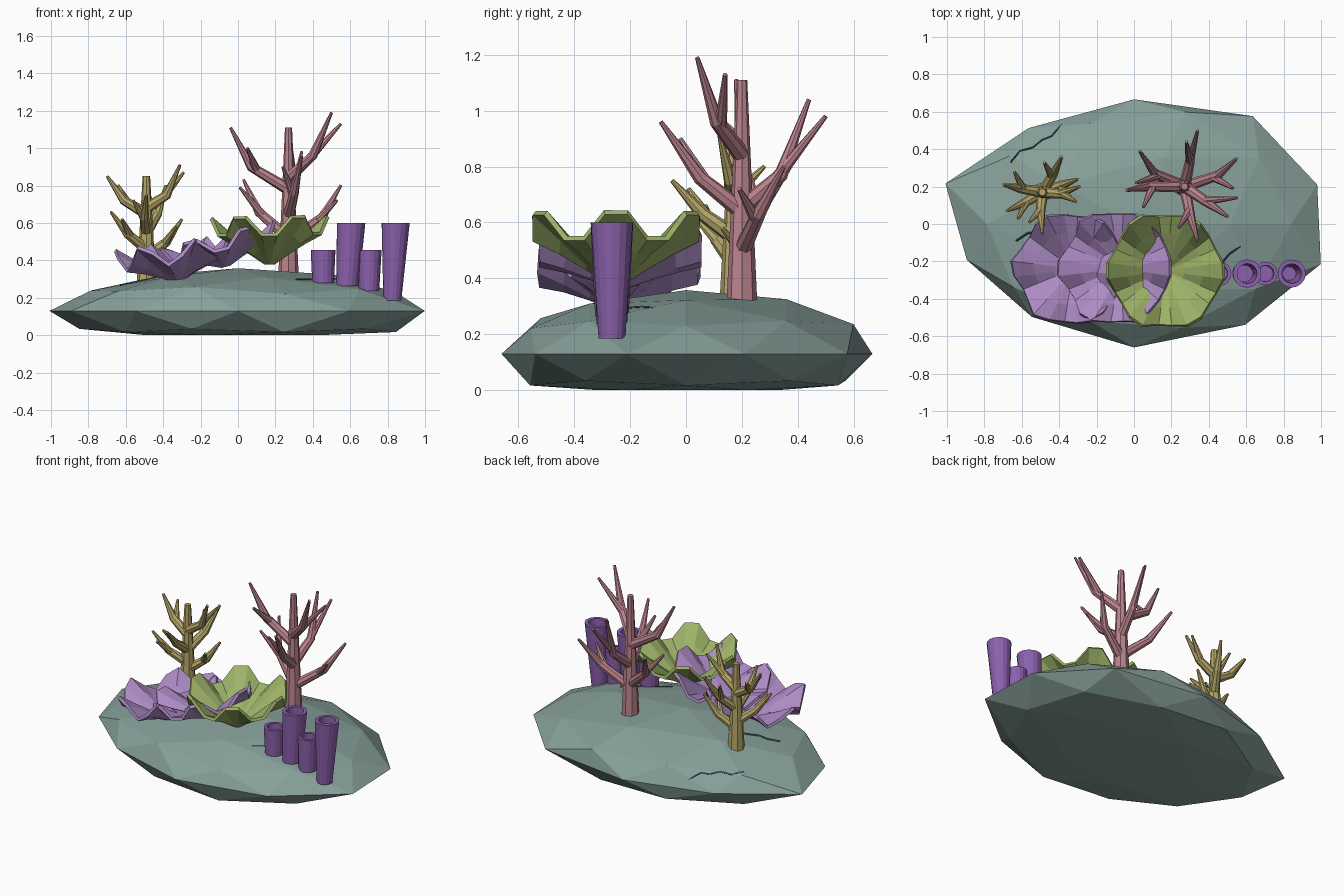
import bpy, bmesh, random
from math import sin, cos, pi, radians, atan2, degrees
from mathutils import Vector, Matrix
from mathutils.bvhtree import BVHTree

if "Cube" in bpy.data.objects:
    bpy.data.objects.remove(bpy.data.objects["Cube"])

random.seed(4)


def material(name, rgb):
    m = bpy.data.materials.new(name)
    m.diffuse_color = (*rgb, 1)
    m.use_nodes = True
    m.node_tree.nodes["Principled BSDF"].inputs["Base Color"].default_value = m.diffuse_color
    return m


ROCK = material("rock_grey_green", (0.24, 0.35, 0.32))
CRACK = material("crack_dark", (0.04, 0.07, 0.07))
PINK = material("coral_pink", (0.50, 0.23, 0.27))
YELLOW = material("coral_yellow", (0.46, 0.38, 0.14))
LILAC = material("plate_lilac", (0.42, 0.26, 0.56))
GREEN = material("plate_green", (0.34, 0.45, 0.14))
PURPLE = material("tube_purple", (0.26, 0.12, 0.42))


def add_mesh(name, bm, mat):
    bmesh.ops.recalc_face_normals(bm, faces=bm.faces)
    me = bpy.data.meshes.new(name)
    bm.to_mesh(me)
    bm.free()
    me.materials.append(mat)
    ob = bpy.data.objects.new(name, me)
    bpy.context.collection.objects.link(ob)
    return ob


def limbs(name, paths, mat, res):
    """Tapered faceted limbs; each path is a list of (point, radius)."""
    cu = bpy.data.curves.new(name, 'CURVE')
    cu.dimensions = '3D'
    cu.bevel_depth = 1
    cu.bevel_resolution = res
    cu.use_fill_caps = True
    for path in paths:
        sp = cu.splines.new('POLY')
        sp.points.add(len(path) - 1)
        sp.use_smooth = False
        for p, (co, r) in zip(sp.points, path):
            p.co = (*co, 1)
            p.radius = r
    tmp = bpy.data.objects.new(name + "_curve", cu)
    bpy.context.collection.objects.link(tmp)
    dg = bpy.context.evaluated_depsgraph_get()
    me = bpy.data.meshes.new_from_object(tmp.evaluated_get(dg))
    bpy.data.objects.remove(tmp)
    bm = bmesh.new()
    bm.from_mesh(me)
    for f in bm.faces:
        f.smooth = False
    return add_mesh(name, bm, mat)


# Rock: squashed icosphere with an uneven outline and a flat underside
OUTLINE = [1.03, 1.08, 1.01, .96, 1.06, .94, .93, 1.0, 1.01, 1.05]
bm = bmesh.new()
bmesh.ops.create_icosphere(bm, subdivisions=2, radius=1)
for v in bm.verts:
    t = ((degrees(atan2(v.co.y, v.co.x)) - 18) / 36) % 10
    i = int(t)
    k = OUTLINE[i] * (1 - t + i) + OUTLINE[(i + 1) % 10] * (t - i)
    kx = k
    if abs(v.co.z) > 0.1:
        k *= random.uniform(0.97, 1.05)
        kx *= random.uniform(0.90, 0.96)
    z = 0.13 + 0.228 * v.co.z
    if 0.2 < v.co.z < 0.95:
        z += random.uniform(-0.016, 0.008)
    elif v.co.z < -0.1:
        z = 0.13 + 0.215 * v.co.z
    v.co = (v.co.x * kx, v.co.y * 0.66 * k, max(z, 0))
tree = BVHTree.FromBMesh(bm)
add_mesh("rock", bm, ROCK)


def ground(x, y):
    hit = tree.ray_cast(Vector((x, y, 2)), Vector((0, 0, -1)))[0]
    return hit.z if hit else 0.13


# Cracks lying on the rock surface
cracks = [[(-.66, .33), (-.61, .39), (-.54, .41), (-.49, .45), (-.44, .47), (-.39, .53)],
          [(-.63, -.09), (-.57, -.05), (-.51, -.04), (-.45, .01), (-.35, .05)],
          [(.31, -.30), (.38, -.25), (.46, -.22), (.51, -.16), (.57, -.12)]]
for n, c in enumerate(cracks, 1):
    path = []
    for a, b in zip(c, c[1:]):
        for s in (0, .5):
            x, y = a[0] + (b[0] - a[0]) * s, a[1] + (b[1] - a[1]) * s
            path.append(((x, y, ground(x, y)), 0.006))
    path.append(((*c[-1], ground(*c[-1])), 0.003))
    limbs(f"crack_{n}", [path], CRACK, 0)


# Branching corals: trunk plus elbowed, forked branches
def branching(name, x, y, top, r0, r1, rb, branches, mat):
    z0 = ground(x, y) - 0.02
    paths = [[((x, y, z0), r0), ((x, y, (z0 + top) / 2), (r0 + r1) / 2), ((x, y, top), r1)]]
    for z, elbow, tip, fork in branches:
        paths.append([((x, y, z), rb), (elbow, rb * .8), (tip, rb * .25)])
        start = Vector((x, y, z)).lerp(Vector(elbow), .85)
        paths.append([(start, rb * .75), (fork, rb * .25)])
    limbs(name, paths, mat, 2)


branching("pink_branching_coral", .27, .2, 1.11, .055, .019, .032, [
    (.78, (.07, .20, .90), (-.04, .18, 1.11), (.05, .09, 1.00)),
    (.84, (.40, .11, .96), (.50, .04, 1.19), (.55, .14, 1.13)),
    (.64, (.30, .05, .76), (.34, -.09, .96), (.24, -.02, .90)),
    (.65, (.30, .34, .77), (.28, .44, 1.04), (.34, .50, .98)),
    (.50, (.45, .26, .63), (.55, .35, .80), (.53, .19, .72)),
    (.52, (.11, .27, .66), (.03, .39, .83), (.01, .22, .79)),
], PINK)
branching("yellow_branching_coral", -.49, .17, .85, .052, .02, .031, [
    (.65, (-.61, .19, .72), (-.70, .21, .85), (-.64, .28, .80)),
    (.68, (-.38, .16, .75), (-.31, .12, .91), (-.29, .20, .87)),
    (.55, (-.50, .06, .63), (-.49, -.05, .75), (-.56, .01, .72)),
    (.55, (-.43, .27, .65), (-.385, .36, .80), (-.48, .33, .76)),
    (.46, (-.59, .11, .54), (-.68, .07, .66), (-.62, .03, .62)),
    (.42, (-.38, .21, .50), (-.30, .24, .62), (-.33, .13, .58)),
], YELLOW)


# Plate corals: funnels with a wavy rim, tilted about y
def plate(name, loc, radius, depth, wave, lobes, phase, tilt, mat, segs=24):
    bm = bmesh.new()
    rings = []
    for t in (.08, .35, .68, 1):
        ring = []
        for i in range(segs):
            a = 2 * pi * (i + .5) / segs
            w = cos(lobes * a + phase) * t * t
            r = radius * t * (1 + .05 * w + random.uniform(-.015, .015))
            ring.append(bm.verts.new((r * cos(a), r * sin(a), depth * t + wave * w)))
        rings.append(ring)
    bm.faces.new(rings[0])
    for a, b in zip(rings, rings[1:]):
        for i in range(segs):
            j = (i + 1) % segs
            bm.faces.new((a[i], a[j], b[j], b[i]))
    bm.transform(Matrix.Translation(loc) @ Matrix.Rotation(radians(-tilt), 4, 'Y'))
    ob = add_mesh(name, bm, mat)
    so = ob.modifiers.new("thickness", 'SOLIDIFY')
    so.thickness = 0.02
    so.offset = 0


plate("lilac_plate_low", (-.32, -.24, .285), .295, .155, .06, 6, .5, 8, LILAC)
plate("lilac_plate_mid", (-.065, -.235, .365), .30, .135, .055, 6, 0, 14, LILAC)
plate("green_plate", (.17, -.25, .37), .305, .215, .065, 6, 0, 1, GREEN)


# Tube sponges: hollow, flared, slightly leaning
def tube(name, xb, xt, top, rb, rt, y=-.265, segs=16):
    bm = bmesh.new()
    zb = ground(xb, y) - 0.005
    zi = top - (top - zb) * .75
    profile = [(xb, zb, rb), (xt, top, rt), (xt, top, rt * .7), (xb + (xt - xb) * .3, zi, rb * .75)]
    rings = [[bm.verts.new((x + r * cos(2 * pi * i / segs), y + r * sin(2 * pi * i / segs), z))
              for i in range(segs)] for x, z, r in profile]
    for a, b in zip(rings, rings[1:]):
        for i in range(segs):
            j = (i + 1) % segs
            bm.faces.new((a[i], a[j], b[j], b[i]))
    bm.faces.new(rings[0])
    bm.faces.new(rings[-1])
    add_mesh(name, bm, PURPLE)


for n, args in enumerate([(.455, .455, .455, .058, .066), (.585, .605, .60, .060, .076),
                          (.70, .705, .455, .055, .063), (.825, .843, .60, .048, .075)], 1):
    tube(f"tube_sponge_{n}", *args)
